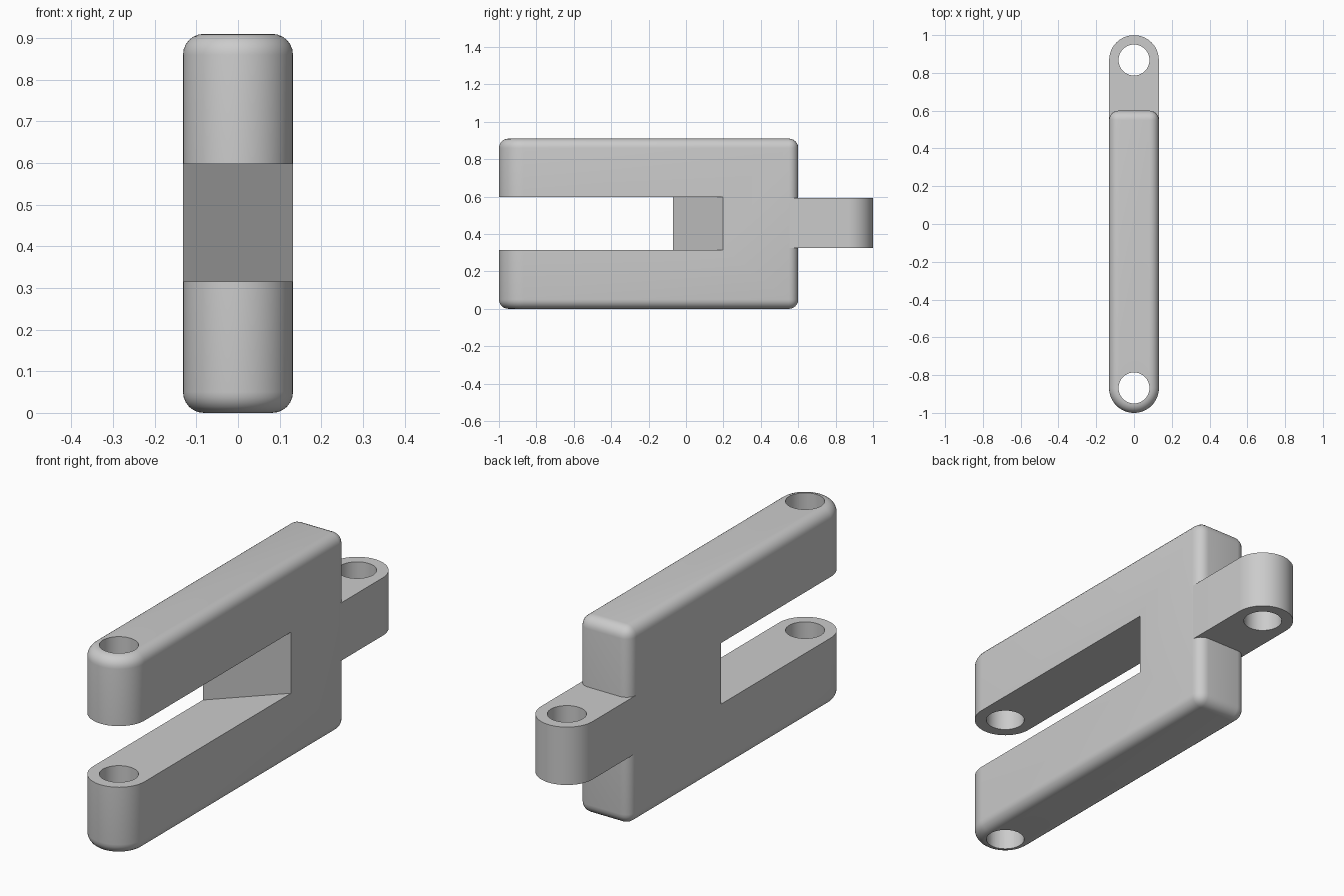
import bpy, bmesh
from math import pi, sin, cos, radians

cube = bpy.data.objects.get("Cube")
if cube:
    bpy.data.objects.remove(cube)

HALF = 0.132            # half thickness, also the radius of the rounded ends
HOLE = 0.082
PIN_FRONT, PIN_BACK = -0.868, 0.868

grey = bpy.data.materials.new("plain_grey")
grey.use_nodes = True
grey.diffuse_color = (0.6, 0.6, 0.6, 1)
grey.node_tree.nodes["Principled BSDF"].inputs["Base Color"].default_value = (0.6, 0.6, 0.6, 1)


def arc(cy, r, start, sweep, steps):
    """Points of an arc around (0, cy)."""
    angles = [start + sweep * i / steps for i in range(steps + 1)]
    return [(r * cos(a), cy + r * sin(a)) for a in angles]


def prism(name, outline, z0, z1):
    """Extrude a counter-clockwise outline from z0 to z1."""
    bm = bmesh.new()
    face = bm.faces.new([bm.verts.new((x, y, z0)) for x, y in outline])
    top = bmesh.ops.extrude_face_region(bm, geom=[face])["geom"]
    moved = [v for v in top if isinstance(v, bmesh.types.BMVert)]
    bmesh.ops.translate(bm, verts=moved, vec=(0, 0, z1 - z0))
    bmesh.ops.recalc_face_normals(bm, faces=bm.faces[:])
    mesh = bpy.data.meshes.new(name)
    bm.to_mesh(mesh)
    bm.free()
    mesh.materials.append(grey)
    obj = bpy.data.objects.new(name, mesh)
    bpy.context.collection.objects.link(obj)
    return obj


def activate(obj):
    bpy.ops.object.select_all(action='DESELECT')
    obj.select_set(True)
    bpy.context.view_layer.objects.active = obj


def cut(obj, cutter):
    """Subtract the cutter and remove it."""
    mod = obj.modifiers.new("cut", 'BOOLEAN')
    mod.operation, mod.solver, mod.object = 'DIFFERENCE', 'EXACT', cutter
    activate(obj)
    bpy.ops.object.modifier_apply(modifier=mod.name)
    bpy.data.objects.remove(cutter)


def pin_cutter(cy):
    return prism("pin_cutter", arc(cy, HOLE, 0, 2 * pi, 48)[:-1], -0.2, 1.2)


# Forked body: rounded front, square back, softened outer edges
body = prism("fork_body",
             arc(PIN_FRONT, HALF, pi, pi, 40) + [(HALF, 0.6), (-HALF, 0.6)], 0, 0.91)
bevel = body.modifiers.new("soft_edges", 'BEVEL')
bevel.width, bevel.segments = 0.05, 6
bevel.limit_method, bevel.angle_limit = 'ANGLE', radians(40)
activate(body)
bpy.ops.object.modifier_apply(modifier=bevel.name)

# Slot between the prongs, ending in a slanted wall
slot = [(-0.3, -1.2), (0.3, -1.2), (0.3, 0.2 + 0.3 - HALF), (-0.3, -0.07 - 0.3 + HALF)]
cut(body, prism("slot_cutter", slot, 0.315, 0.597))
cut(body, pin_cutter(PIN_FRONT))

# Tongue at the back with its pin hole
w = HALF - 0.0006
tongue = prism("back_tongue",
               [(-w, 0.4), (w, 0.4)] + arc(PIN_BACK, HALF - 0.0006, 0, pi, 40), 0.325, 0.592)
cut(tongue, pin_cutter(PIN_BACK))

for part in (body, tongue):
    activate(part)
    bpy.ops.object.shade_smooth_by_angle(angle=radians(30))
